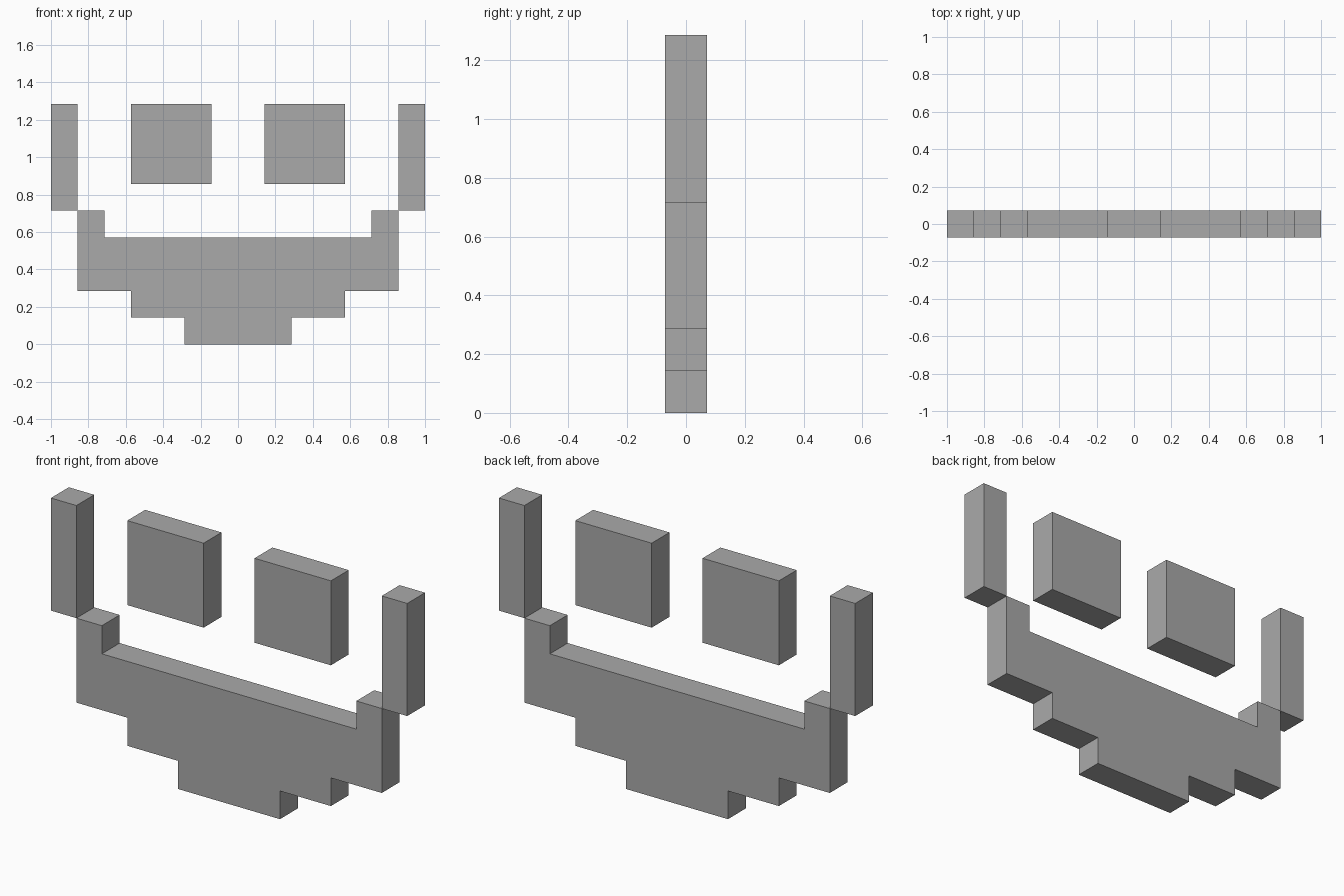
import bpy
import bmesh

cube = bpy.data.objects.get("Cube")
if cube:
    bpy.data.objects.remove(cube, do_unlink=True)

U = 1 / 7  # one block

grey = bpy.data.materials.new("plain grey")
grey.use_nodes = True
colour = (0.4, 0.4, 0.4, 1)
grey.diffuse_color = colour
grey.node_tree.nodes["Principled BSDF"].inputs["Base Color"].default_value = colour


def slab(name, outline):
    """Extrude an x-z outline, given in blocks, one block deep about y = 0."""
    bm = bmesh.new()
    front = bm.faces.new([bm.verts.new((x * U, -U / 2, z * U)) for x, z in outline])
    ext = bmesh.ops.extrude_face_region(bm, geom=[front], use_keep_orig=True)
    moved = [v for v in ext["geom"] if isinstance(v, bmesh.types.BMVert)]
    bmesh.ops.translate(bm, verts=moved, vec=(0, U, 0))
    bmesh.ops.recalc_face_normals(bm, faces=bm.faces)
    mesh = bpy.data.meshes.new(name)
    bm.to_mesh(mesh)
    bm.free()
    mesh.materials.append(grey)
    obj = bpy.data.objects.new(name, mesh)
    bpy.context.collection.objects.link(obj)


def block(name, x0, x1, z0, z1):
    slab(name, [(x0, z0), (x1, z0), (x1, z1), (x0, z1)])


# Stepped mouth: half outline, mirrored
half = [(2, 0), (2, 1), (4, 1), (4, 2), (6, 2), (6, 5), (5, 5), (5, 4)]
slab("mouth", half + [(-x, z) for x, z in reversed(half)])

# Eyes and upright mouth corners on both sides
for side, s in (("left", 1), ("right", -1)):
    block(side + "_eye", *sorted((s, s * 4)), 6, 9)
    block(side + "_mouth_corner", *sorted((s * 6, s * 7)), 5, 9)
